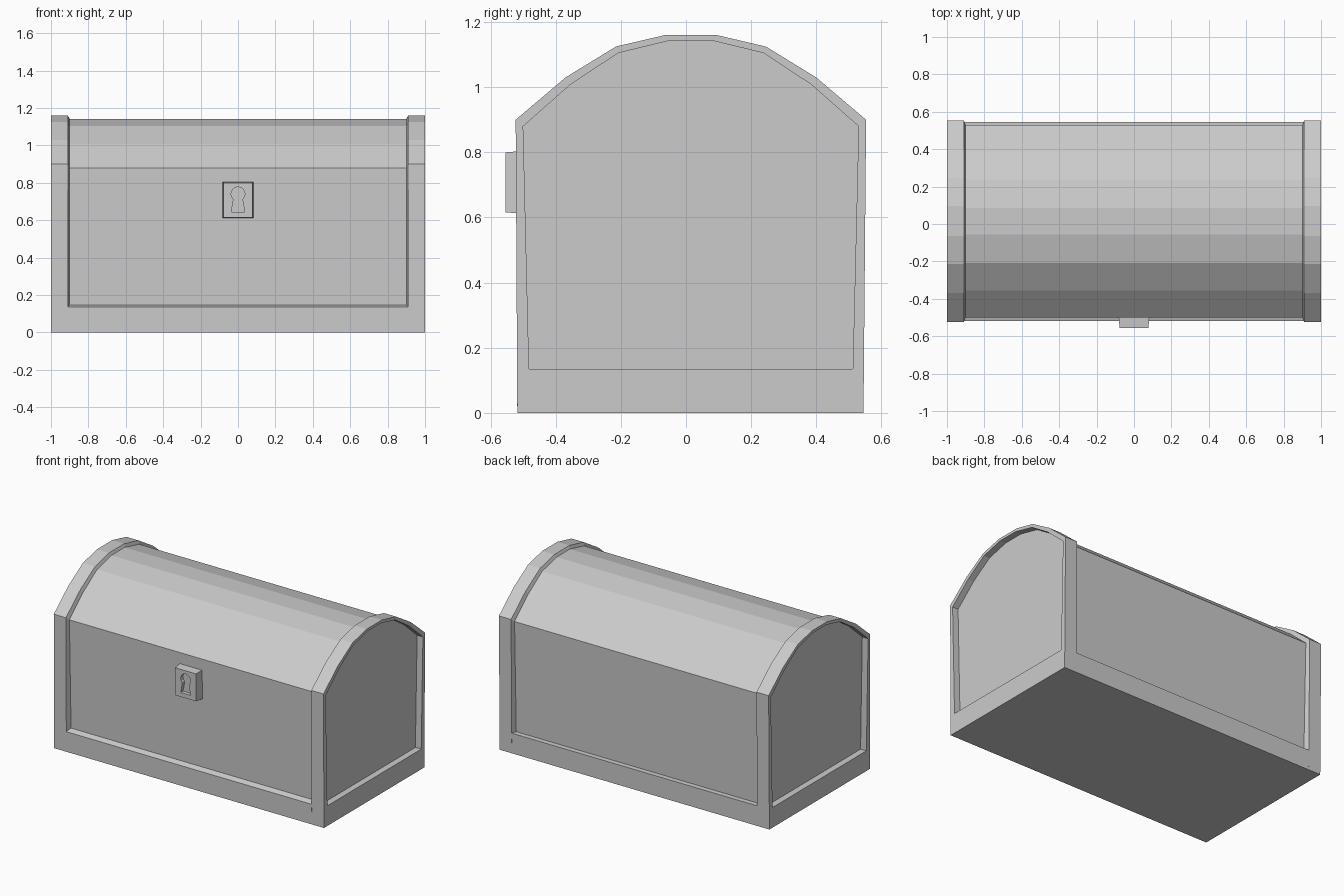
import bpy, bmesh, math

cube = bpy.data.objects.get("Cube")
if cube:
    bpy.data.objects.remove(cube, do_unlink=True)

grey = bpy.data.materials.new("plain_grey")
grey.use_nodes = True
COLOUR = (0.6, 0.6, 0.6, 1)
grey.diffuse_color = COLOUR
grey.node_tree.nodes["Principled BSDF"].inputs["Base Color"].default_value = COLOUR


def loft(name, loops, caps=True):
    """Skin a list of matching closed point loops into one flat-shaded object."""
    bm = bmesh.new()
    rings = [[bm.verts.new(p) for p in loop] for loop in loops]
    n = len(rings[0])
    for a, b in zip(rings, rings[1:]):
        for i in range(n):
            j = (i + 1) % n
            bm.faces.new((a[i], a[j], b[j], b[i]))
    if caps:
        bm.faces.new(rings[0])
        bm.faces.new(rings[-1])
    else:
        # join the last loop to the first for a closed frame
        for i in range(n):
            j = (i + 1) % n
            bm.faces.new((rings[-1][i], rings[-1][j], rings[0][j], rings[0][i]))
    bmesh.ops.recalc_face_normals(bm, faces=bm.faces)
    mesh = bpy.data.meshes.new(name)
    bm.to_mesh(mesh)
    bm.free()
    mesh.materials.append(grey)
    obj = bpy.data.objects.new(name, mesh)
    bpy.context.collection.objects.link(obj)
    return obj


def at_x(profile, x):
    return [(x, y, z) for y, z in profile]


# Side profiles (y, z): arched lid over slightly flared walls
outer_arch = [(0.553, 0.90), (0.40, 1.03), (0.245, 1.125), (0.095, 1.16),
              (-0.065, 1.16), (-0.215, 1.125), (-0.37, 1.03), (-0.523, 0.90)]
inner_arch = [(0.53, 0.88), (0.385, 1.008), (0.238, 1.105), (0.085, 1.142),
              (-0.055, 1.142), (-0.208, 1.105), (-0.355, 1.008), (-0.50, 0.88)]
outer = [(-0.518, 0), (0.545, 0)] + outer_arch
inner = [(-0.482, 0.135), (0.512, 0.135)] + inner_arch
walls = [inner[0], inner[1], inner_arch[0], inner_arch[-1]]

# Recessed body and lid
PANEL = 0.957
loft("chest_body", [at_x(walls, -PANEL), at_x(walls, PANEL)])
loft("lid", [at_x(inner_arch, -PANEL), at_x(inner_arch, PANEL)])

# Base rail, with a ledge that rises slightly at the front
rail = [(-0.518, 0), (0.545, 0), (0.546, 0.135), (0.51, 0.135),
        (-0.48, 0.148), (-0.519, 0.135)]
loft("base_rail", [at_x(rail, -0.91), at_x(rail, 0.91)])

# Raised frames around both ends
for side, s in (("left", 1), ("right", -1)):
    loft(side + "_end_frame",
         [at_x(inner, s * PANEL), at_x(inner, s), at_x(outer, s),
          at_x(outer, s * 0.91), at_x(inner, s * 0.90)], caps=False)


# Lock plate, tapering towards the front
def plate(half_x, half_z, y):
    return [(sx * half_x, y, 0.708 + sz * half_z)
            for sx, sz in ((-1, -1), (1, -1), (1, 1), (-1, 1))]


lock = loft("lock_plate", [plate(0.084, 0.098, -0.48), plate(0.077, 0.092, -0.555)])

# Keyhole: round top over a flared slot, cut into the plate
angles = [math.radians(-50 + 280 * i / 12) for i in range(13)]
keyhole = [(0.037 * math.cos(a), 0.741 + 0.037 * math.sin(a)) for a in angles]
keyhole += [(-0.036, 0.645), (0.036, 0.645)]
cutter = loft("keyhole_cutter", [[(x, y, z) for x, z in keyhole] for y in (-0.60, -0.53)])
cutter.hide_render = True
cut = lock.modifiers.new("keyhole", "BOOLEAN")
cut.operation = "DIFFERENCE"
cut.solver = "EXACT"
cut.object = cutter
bpy.context.view_layer.objects.active = lock
bpy.ops.object.modifier_apply(modifier=cut.name)
bpy.data.objects.remove(cutter, do_unlink=True)
